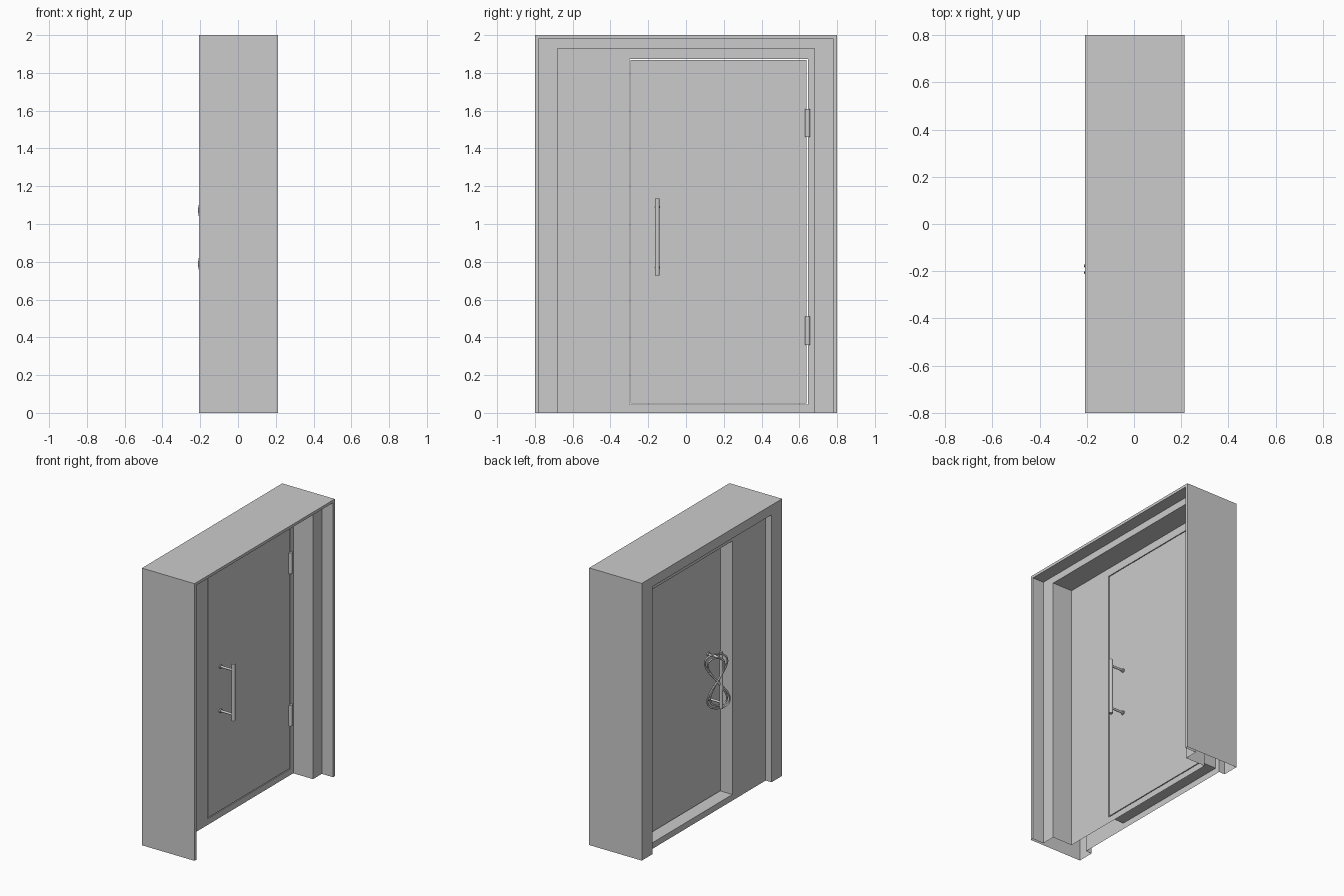
import bpy, bmesh, math
from mathutils import Vector

if "Cube" in bpy.data.objects:
    bpy.data.objects.remove(bpy.data.objects["Cube"])

FRONT, BACK = -0.035, -0.16      # panel faces
DOOR_BACK = -0.07


def mesh_object(name, bm):
    bmesh.ops.remove_doubles(bm, verts=bm.verts, dist=1e-5)
    bmesh.ops.recalc_face_normals(bm, faces=bm.faces)
    me = bpy.data.meshes.new(name)
    bm.to_mesh(me)
    bm.free()
    ob = bpy.data.objects.new(name, me)
    bpy.context.collection.objects.link(ob)
    return ob


def strip(bm, rings, closed=False):
    """Join successive point rows with quads."""
    rows = [[bm.verts.new(p) for p in r] for r in rings]
    for a, b in zip(rows, rows[1:]):
        n = len(a)
        for i in range(n if closed else n - 1):
            j = (i + 1) % n
            bm.faces.new((a[i], a[j], b[j], b[i]))


def box(name, lo, hi, bevel=0):
    lo, hi = Vector(lo), Vector(hi)
    bm = bmesh.new()
    bmesh.ops.create_cube(bm, size=1)
    for v in bm.verts:
        v.co = (lo + hi) / 2 + Vector(c * d for c, d in zip(v.co, hi - lo))
    ob = mesh_object(name, bm)
    if bevel:
        m = ob.modifiers.new("bevel", 'BEVEL')
        m.width, m.segments = bevel, 2
    return ob


def rod(name, a, b, r, sides=20):
    a, b = Vector(a), Vector(b)
    bpy.ops.mesh.primitive_cylinder_add(vertices=sides, radius=r, depth=(b - a).length,
                                        location=(a + b) / 2)
    ob = bpy.context.object
    ob.name = name
    ob.rotation_euler = (b - a).to_track_quat('Z', 'Y').to_euler()
    bpy.ops.object.shade_smooth_by_angle(angle=math.radians(40))
    return ob


# Stepped casing: hollow profile (x, side inset, top inset) swept up, over and down
profile = [(FRONT, .12, .07), (.123, .12, .07), (.123, .02, .02), (.213, .02, .02),
           (.213, 0, 0), (-.207, 0, 0), (-.207, .12, .07), (BACK, .12, .07)]
bm = bmesh.new()
strip(bm, [[(x, s * (.8 - dy), (2 - dz) * up) for x, dy, dz in profile]
           for s, up in ((-1, 0), (-1, 1), (1, 1), (1, 0))])
mesh_object("door_casing", bm)


# Hollow wall panel with the door opening, open underneath like the casing
def rect(x, y0, y1, z0, z1):
    return [(x, y0, z0), (x, y1, z0), (x, y1, z1), (x, y0, z1)]


outer = (-.68, .68, 0, 1.93)
hole = (-.30, .645, .044, 1.873)
bm = bmesh.new()
strip(bm, [rect(FRONT, *outer), rect(FRONT, *hole), rect(BACK, *hole), rect(BACK, *outer)],
      closed=True)
mesh_object("wall_panel", bm)

# Door leaf, leaving a thin gap all round
box("door_leaf", (DOOR_BACK, -.294, .05), (FRONT, .639, 1.867))

# Hinges
for i, z in enumerate((.36, 1.46)):
    box(f"hinge_plate_{i}", (FRONT - .01, .627, z), (FRONT + .006, .661, z + .15))
    rod(f"hinge_knuckle_{i}", (FRONT + .004, .644, z), (FRONT + .004, .644, z + .15), .013)

# Pull handles on both sides of the door
for side, x0, s in (("front", FRONT, 1), ("back", DOOR_BACK, -1)):
    y, xb = -.152, x0 + s * .105
    rod(f"{side}_handle_bar", (xb, y, .727), (xb, y, 1.135), .0125)
    for i, z in enumerate((.77, 1.09)):
        rod(f"{side}_handle_post_{i}", (x0, y, z), (xb, y, z), .008)
        rod(f"{side}_handle_rosette_{i}", (x0, y, z), (x0 + s * .008, y, z), .014)

# Cord looped in figures of eight around the back handle
cd = bpy.data.curves.new("handle_cord", 'CURVE')
cd.dimensions = '3D'
cd.bevel_depth, cd.bevel_resolution, cd.resolution_u = .006, 2, 3
for ay, ax, az, cz in ((.07, .044, .205, .93), (.05, .034, .18, .925)):
    sp = cd.splines.new('NURBS')
    n = 28
    sp.points.add(n - 1)
    for i, p in enumerate(sp.points):
        t = 2 * math.pi * i / n
        w = math.sin(2 * t)
        p.co = (-.163 - ax * w, -.125 - ay * w + .02 * math.cos(t), cz + az * math.cos(t), 1)
    sp.use_cyclic_u = True
    sp.order_u = 4
cord = bpy.data.objects.new("handle_cord", cd)
bpy.context.collection.objects.link(cord)
